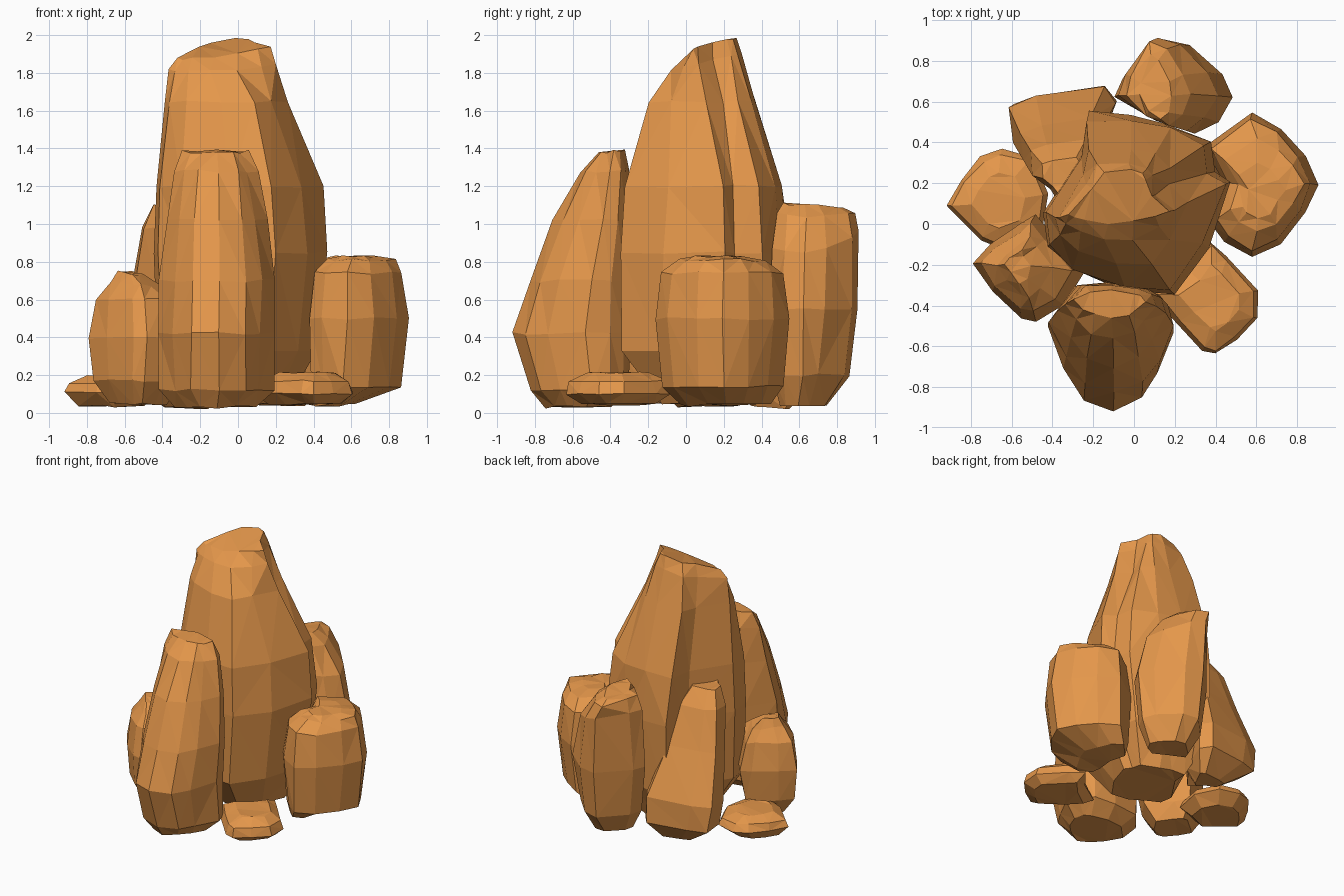
import bpy, bmesh, random

random.seed(4)
mat = bpy.data.materials.new("sandstone")
mat.diffuse_color = (0.78, 0.31, 0.07, 1)


def fit(foot, x0, x1, y0, y1):
    """Stretch a plan outline into the given box."""
    xs, ys = [p[0] for p in foot], [p[1] for p in foot]
    return [(x0 + (x - min(xs)) / (max(xs) - min(xs)) * (x1 - x0),
             y0 + (y - min(ys)) / (max(ys) - min(ys)) * (y1 - y0)) for x, y in foot]


def rock(name, foot, levels, jitter=0.008):
    """Loft through levels: (z, box or explicit outline, optional (tilt_x, tilt_y))."""
    bm = bmesh.new()
    rings = []
    for z, shape, *tilt in levels:
        pts = shape if isinstance(shape, list) else fit(foot, *shape)
        tx, ty = tilt[0] if tilt else (0, 0)
        cx = (min(p[0] for p in pts) + max(p[0] for p in pts)) / 2
        cy = (min(p[1] for p in pts) + max(p[1] for p in pts)) / 2
        ring = []
        for x, y in pts:
            j = [random.uniform(-jitter, jitter) for _ in range(3)]
            h = z + tx * (x - cx) + ty * (y - cy) + j[2]
            ring.append(bm.verts.new((x + j[0], y + j[1], max(0, h))))
        rings.append(ring)
    n = len(foot)
    for a, b in zip(rings, rings[1:]):
        for i in range(n):
            k = (i + 1) % n
            bm.faces.new((a[i], a[k], b[k], b[i]))
    bm.faces.new(rings[0][::-1])
    bm.faces.new(rings[-1])
    bmesh.ops.triangulate(bm, faces=bm.faces[:])
    bmesh.ops.recalc_face_normals(bm, faces=bm.faces[:])
    me = bpy.data.meshes.new(name)
    bm.to_mesh(me)
    bm.free()
    me.materials.append(mat)
    ob = bpy.data.objects.new(name, me)
    bpy.context.collection.objects.link(ob)


# tall central spire: front slab whose right ridge curls forward, lower column behind
rock("main_spire",
     [(-.45, .05), (-.42, -.12), (-.28, -.24), (-.05, -.33), (.2, -.35), (.36, -.12),
      (.48, .22), (.4, .27), (.37, .42), (.15, .52), (-.02, .56), (-.22, .58), (-.25, .36)],
     [(.05, (-.25, .25, -.12, .4)), (.33, (-.43, .42, -.34, .55)), (.85, (-.45, .48, -.34, .56)),
      (1.2, [(-.43, .05), (-.41, -.1), (-.3, -.22), (-.05, -.31), (.18, -.32), (.34, -.1), (.46, .19),
             (.35, .25), (.34, .38), (.18, .48), (-.02, .5), (-.23, .5), (-.26, .32)]),
      (1.65, [(-.39, .03), (-.37, -.06), (-.28, -.14), (-.08, -.2), (.08, -.2), (.18, -.08), (.26, .1),
              (.18, .19), (.17, .28), (.1, .34), (-.02, .37), (-.22, .36), (-.25, .24)]),
      (1.85, [(-.36, .03), (-.34, 0), (-.26, -.04), (-.14, -.08), (0, -.08), (.12, -.01), (.2, .06),
              (.11, .14), (.09, .24), (.06, .28), (-.02, .3), (-.18, .29), (-.24, .2)], (.05, .2)),
      (1.935, [(-.32, .05), (-.3, .03), (-.24, .02), (-.13, 0), (0, .01), (.1, .03), (.17, .06),
               (.08, .14), (.06, .21), (.04, .25), (-.02, .27), (-.14, .26), (-.21, .18)], (.12, .3))])

# leaning rock in front
rock("front_rock",
     [(-.44, -.5), (-.35, -.7), (-.26, -.86), (-.11, -.92), (.04, -.85), (.12, -.72),
      (.2, -.52), (.16, -.4), (.08, -.32), (-.1, -.28), (-.3, -.3)],
     [(.03, (-.33, .1, -.74, -.4)), (.12, (-.42, .19, -.82, -.31)), (.42, (-.43, .2, -.92, -.29)),
      (.7, (-.42, .2, -.83, -.29)), (1.02, (-.38, .16, -.7, -.29)), (1.28, (-.34, .11, -.56, -.3)),
      (1.385, (-.3, .06, -.46, -.33), (0, .1))])

# blocky rock on the right
rock("right_rock",
     [(.57, .54), (.34, .38), (.44, .2), (.37, 0), (.44, -.08), (.57, -.16), (.72, -.1),
      (.84, .05), (.91, .19), (.84, .33), (.72, .46)],
     [(.04, (.37, .62, -.02, .45)), (.14, (.36, .86, -.12, .51)), (.5, (.35, .91, -.16, .54)),
      (.74, (.38, .87, -.13, .52)), (.81, (.45, .83, -.04, .42)), (.83, (.52, .74, .03, .3))])

# rock at the back, its top cut away on the right
rock("back_rock",
     [(.13, .92), (-.06, .72), (-.1, .62), (.1, .5), (.3, .44), (.42, .5), (.49, .62),
      (.43, .73), (.27, .88)],
     [(.04, (.03, .36, .5, .75)), (.2, (-.06, .45, .46, .87)), (.55, (-.1, .49, .45, .91)),
      (.92, (-.08, .41, .46, .92), (-.25, .1)), (1.06, (-.04, .27, .48, .89), (-.15, 0)),
      (1.1, (.02, .19, .51, .83), (0, -.05))])

# slanting rock at the back left, leaning on the spire, with a narrow neck and a rounded head
rock("back_left_rock",
     [(-.62, .58), (-.6, .38), (-.45, .25), (-.36, .1), (-.27, .22), (-.2, .3), (-.08, .6),
      (-.14, .69), (-.48, .64)],
     [(.03, (-.38, -.16, .34, .55), (0, -.1)), (.16, (-.59, -.08, .16, .68)), (.35, (-.62, -.09, .13, .68)),
      (.7, (-.55, -.17, .12, .52)), (.98, (-.51, -.2, .08, .42)), (1.1, (-.45, -.26, .13, .33))])

# squat rock at the front left
rock("left_front_rock",
     [(-.79, -.2), (-.7, -.33), (-.55, -.46), (-.48, -.48), (-.35, -.4), (-.24, -.23),
      (-.4, -.05), (-.48, .05), (-.55, 0), (-.7, -.1)],
     [(.05, (-.68, -.38, -.36, -.06)), (.17, (-.77, -.29, -.45, .01)), (.4, (-.79, -.24, -.48, .05)),
      (.6, (-.76, -.3, -.43, .01)), (.68, (-.67, -.4, -.36, -.06), (-.1, 0)),
      (.74, (-.63, -.5, -.29, -.12), (-.1, .1))])

# flat stone on the left
rock("left_flat_stone",
     [(-.92, .09), (-.75, -.08), (-.65, -.12), (-.45, -.05), (-.42, .15), (-.5, .33),
      (-.65, .37), (-.75, .33), (-.85, .22)],
     [(.035, (-.84, -.5, -.04, .28)), (.11, (-.92, -.42, -.12, .37)),
      (.16, (-.89, -.45, -.1, .34)), (.195, (-.8, -.54, -.02, .25))], .006)

# flat stone at the front right
rock("front_right_flat_stone",
     [(.37, -.08), (.25, -.22), (.08, -.34), (.2, -.48), (.34, -.62), (.4, -.64), (.5, -.57),
      (.6, -.46), (.61, -.33), (.45, -.16)],
     [(.045, (.17, .55, -.55, -.16)), (.1, (.08, .61, -.64, -.08)),
      (.17, (.12, .59, -.62, -.1)), (.215, (.22, .52, -.52, -.2))], .006)
